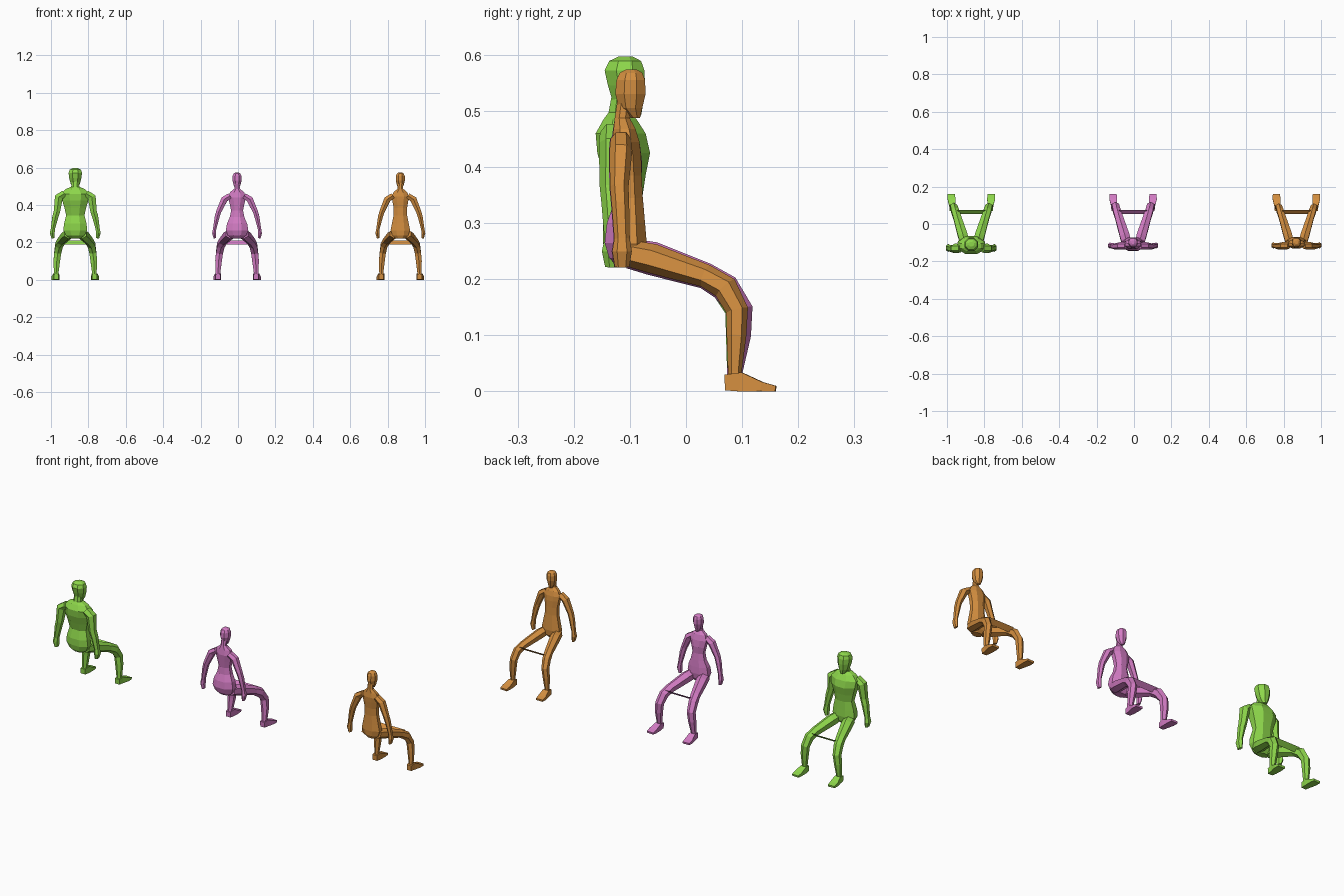
import bpy, bmesh, math
from mathutils import Vector


def loft(bm, rings, n=8, level=False):
    """Skin elliptical rings (x, y, z, half_width, half_depth) along a path."""
    pts = [Vector(r[:3]) for r in rings]
    loops = []
    for i, r in enumerate(rings):
        t = (pts[min(i + 1, len(pts) - 1)] - pts[max(i - 1, 0)]).normalized()
        if level:
            t = Vector((0, 0, 1 if t.z > 0 else -1))
        u = Vector((1, 0, 0)) - t * t.x
        u.normalize()
        v = t.cross(u)
        loop = []
        for k in range(n):
            a = 2 * math.pi * (k + 0.5) / n
            s = 1 / math.cos(math.pi / n)
            loop.append(bm.verts.new(pts[i] + u * r[3] * s * math.cos(a) + v * r[4] * s * math.sin(a)))
        loops.append(loop)
    for a, b in zip(loops, loops[1:]):
        for k in range(n):
            bm.faces.new((a[k], a[(k + 1) % n], b[(k + 1) % n], b[k]))
    bm.faces.new(loops[0][::-1])
    bm.faces.new(loops[-1])


def finish(name, bm, mat, x):
    bmesh.ops.recalc_face_normals(bm, faces=bm.faces)
    me = bpy.data.meshes.new(name)
    bm.to_mesh(me)
    bm.free()
    ob = bpy.data.objects.new(name, me)
    ob.location.x = x
    me.materials.append(mat)
    bpy.context.collection.objects.link(ob)


def part(name, rings, mat, x, n=8, level=False, sides=(1,)):
    bm = bmesh.new()
    for s in sides:
        loft(bm, [(r[0] * s, *r[1:]) for r in rings], n, level)
    finish(name, bm, mat, x)


def figure(label, x, color, torso, head, shoulder, arm_y, arm_r, leg_r, calf_y):
    mat = bpy.data.materials.new(label + "_colour")
    mat.diffuse_color = (*color, 1)
    # torso and head: (z, back, front, half width)
    for name, prof in (("torso", torso), ("head", head)):
        rings = [(0, (b + f) / 2, z, w, (f - b) / 2) for z, b, f, w in prof]
        part(f"{label}_{name}", rings, mat, x, 8, True)
    # arms with tapered hands
    a, both = arm_r, (1, -1)
    sx, sz = shoulder
    arm = [(sx - .03, arm_y, sz + .012, a * .9, a), (sx, arm_y, sz - .008, a * 1.1, a * 1.1),
           (.098, arm_y - .003, .365, a * .85, a * .9), (.107, arm_y - .001, .335, a * .8, a * .85),
           (.12, arm_y + .002, .272, a * .55, a * .75), (.123, arm_y + .002, .25, a * .65, a * .95),
           (.119, arm_y + .002, .222, a * .4, a * .7)]
    part(label + "_arms", arm, mat, x, 6, sides=both)
    # bent legs
    g = leg_r
    leg = [(.035, -.10, .246, g * .95, g * .9), (.046, -.06, .237, g, g),
           (.075, .035, .206, g * .82, g * .78), (.087, .07, .185, g * .78, g * .85),
           (.094, calf_y, .145, g * .72, g * .75), (.099, calf_y - .001, .10, g * .68, g * .66),
           (.102, .087, .035, g * .46, g * .46), (.102, .087, .012, g * .5, g * .5)]
    part(label + "_legs", leg, mat, x, 6, sides=both)
    # feet
    foot = [(.102, .069, .016, .013, .014), (.102, .098, .017, .016, .017),
            (.106, .135, .0085, .021, .0085), (.107, .16, .005, .019, .005)]
    part(label + "_feet", foot, mat, x, 4, sides=both)
    # flat strip between the knees
    bm = bmesh.new()
    bm.faces.new([bm.verts.new(p) for p in ((-.075, .053, .19), (.075, .053, .19),
                                            (.075, .075, .211), (-.075, .075, .211))])
    finish(label + "_knee_strip", bm, mat, x)


slim_head = [(.487, -.098, -.082, .008), (.505, -.119, -.078, .018), (.53, -.126, -.072, .024),
             (.555, -.124, -.073, .024), (.568, -.118, -.078, .018), (.574, -.107, -.088, .009)]
big_head = [(.492, -.112, -.08, .012), (.515, -.13, -.076, .025), (.545, -.139, -.073, .033),
            (.572, -.145, -.074, .036), (.589, -.137, -.08, .03), (.597, -.12, -.095, .015)]

# broad figure
figure("broad_sitter", -.87, (.27, .68, .07),
       [(.222, -.125, -.09, .03), (.238, -.142, -.078, .05), (.265, -.148, -.074, .064),
        (.30, -.148, -.076, .06), (.345, -.137, -.078, .049), (.385, -.147, -.072, .058),
        (.425, -.158, -.064, .07), (.46, -.161, -.072, .074), (.485, -.147, -.088, .052),
        (.497, -.138, -.098, .022), (.53, -.132, -.098, .019)],
       big_head, (.088, .45), -.13, .02, .026, .092)
# curvy figure
figure("curvy_sitter", -.005, (.65, .2, .55),
       [(.222, -.122, -.085, .03), (.238, -.137, -.075, .05), (.265, -.145, -.071, .06),
        (.30, -.141, -.073, .054), (.335, -.129, -.076, .039), (.37, -.126, -.08, .032),
        (.405, -.13, -.078, .039), (.44, -.134, -.082, .047), (.468, -.13, -.09, .038),
        (.487, -.127, -.1, .015), (.52, -.122, -.097, .013)],
       slim_head, (.068, .438), -.117, .016, .026, .097)
# slender figure
figure("slender_sitter", .868, (.65, .27, .05),
       [(.222, -.12, -.085, .026), (.238, -.127, -.073, .043), (.265, -.129, -.07, .052),
        (.30, -.127, -.073, .045), (.345, -.125, -.077, .036), (.385, -.126, -.079, .036),
        (.42, -.13, -.08, .042), (.445, -.132, -.083, .046), (.468, -.129, -.09, .037),
        (.487, -.127, -.1, .015), (.52, -.122, -.097, .013)],
       slim_head, (.07, .438), -.116, .016, .023, .091)
